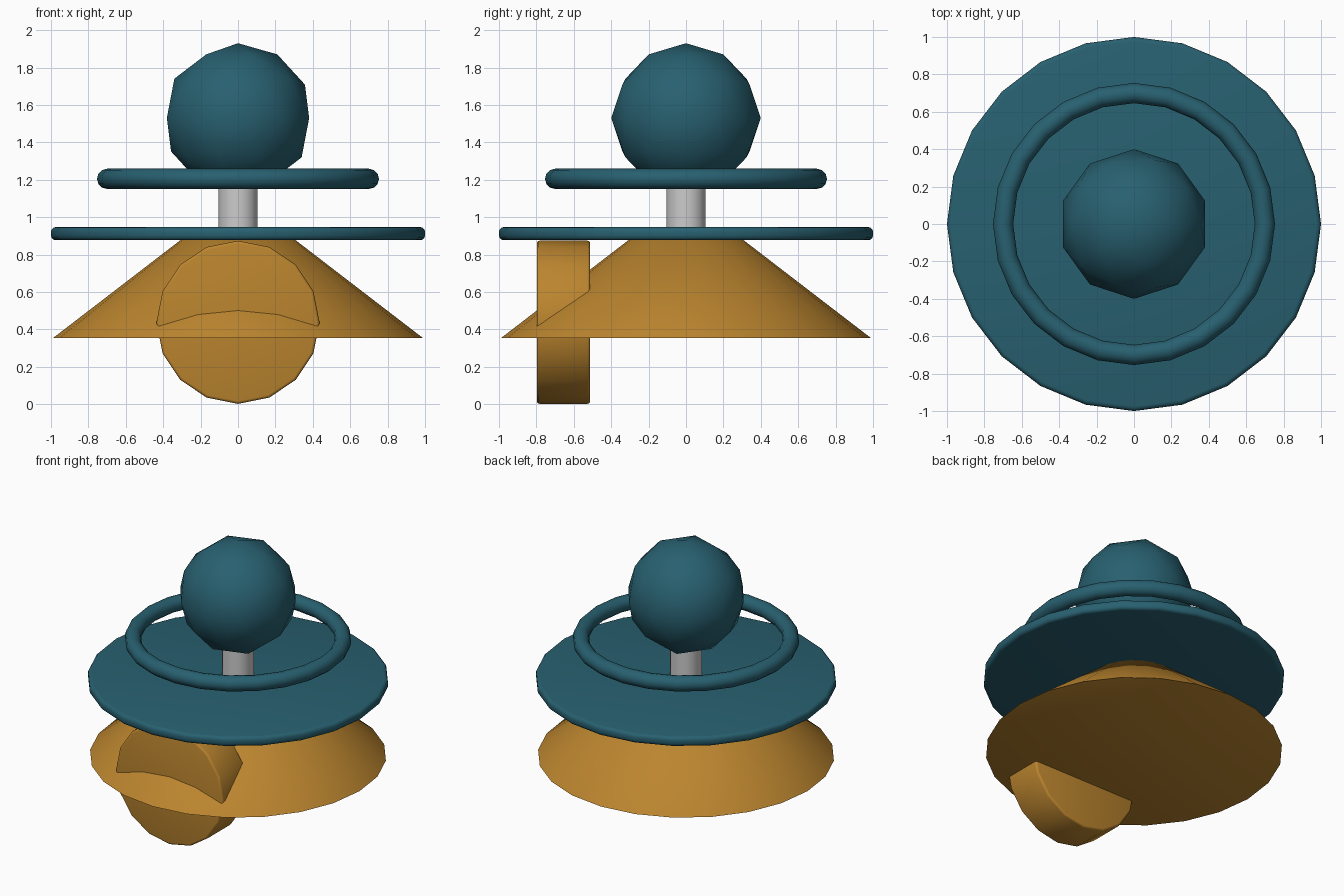
import bpy
from math import radians

if "Cube" in bpy.data.objects:
    bpy.data.objects.remove(bpy.data.objects["Cube"])


def material(name, rgb):
    m = bpy.data.materials.new(name)
    m.diffuse_color = (*rgb, 1)
    m.use_nodes = True
    m.node_tree.nodes["Principled BSDF"].inputs["Base Color"].default_value = m.diffuse_color
    return m


TEAL = material("teal", (0.021, 0.117, 0.162))
AMBER = material("amber", (0.50, 0.235, 0.028))


def finish(name, mat=None, bevel=0, segments=3):
    ob = bpy.context.object
    ob.name = name
    if mat:
        ob.data.materials.append(mat)
    if bevel:
        mod = ob.modifiers.new("Bevel", "BEVEL")
        mod.width = bevel
        mod.segments = segments
        mod.limit_method = "ANGLE"
        mod.angle_limit = radians(40)
        bpy.ops.object.modifier_apply(modifier=mod.name)
    bpy.ops.object.shade_smooth_by_angle(angle=radians(40))
    return ob


def cylinder(name, sides, radius, depth, loc, rot=(0, 0, 0), **kw):
    bpy.ops.mesh.primitive_cylinder_add(vertices=sides, radius=radius, depth=depth,
                                        location=loc, rotation=rot)
    return finish(name, **kw)


# Front drum lying along y, half sunk in the cone
cylinder("front_drum", 16, 0.436, 0.285, (0, -0.655, 0.438), (radians(90), 0, 0),
         mat=AMBER, bevel=0.015)

# Wide cone skirt, its top buried in the plate
bpy.ops.mesh.primitive_cone_add(vertices=24, radius1=0.99, radius2=0.265, depth=0.557,
                                location=(0, 0, 0.6315))
finish("cone_skirt", AMBER, bevel=0.008, segments=2)

# Round plate
cylinder("plate", 24, 1.0, 0.07, (0, 0, 0.912), mat=TEAL, bevel=0.025)

# Grey post from plate into ball
cylinder("post", 24, 0.105, 0.32, (0, 0, 1.06))

# Floating ring
bpy.ops.mesh.primitive_torus_add(major_radius=0.70, minor_radius=0.054,
                                 major_segments=24, minor_segments=12,
                                 location=(0, 0, 1.205))
finish("ring", TEAL)

# Faceted ball
bpy.ops.mesh.primitive_ico_sphere_add(subdivisions=2, radius=0.4, location=(0, 0, 1.53))
finish("ball", TEAL)
